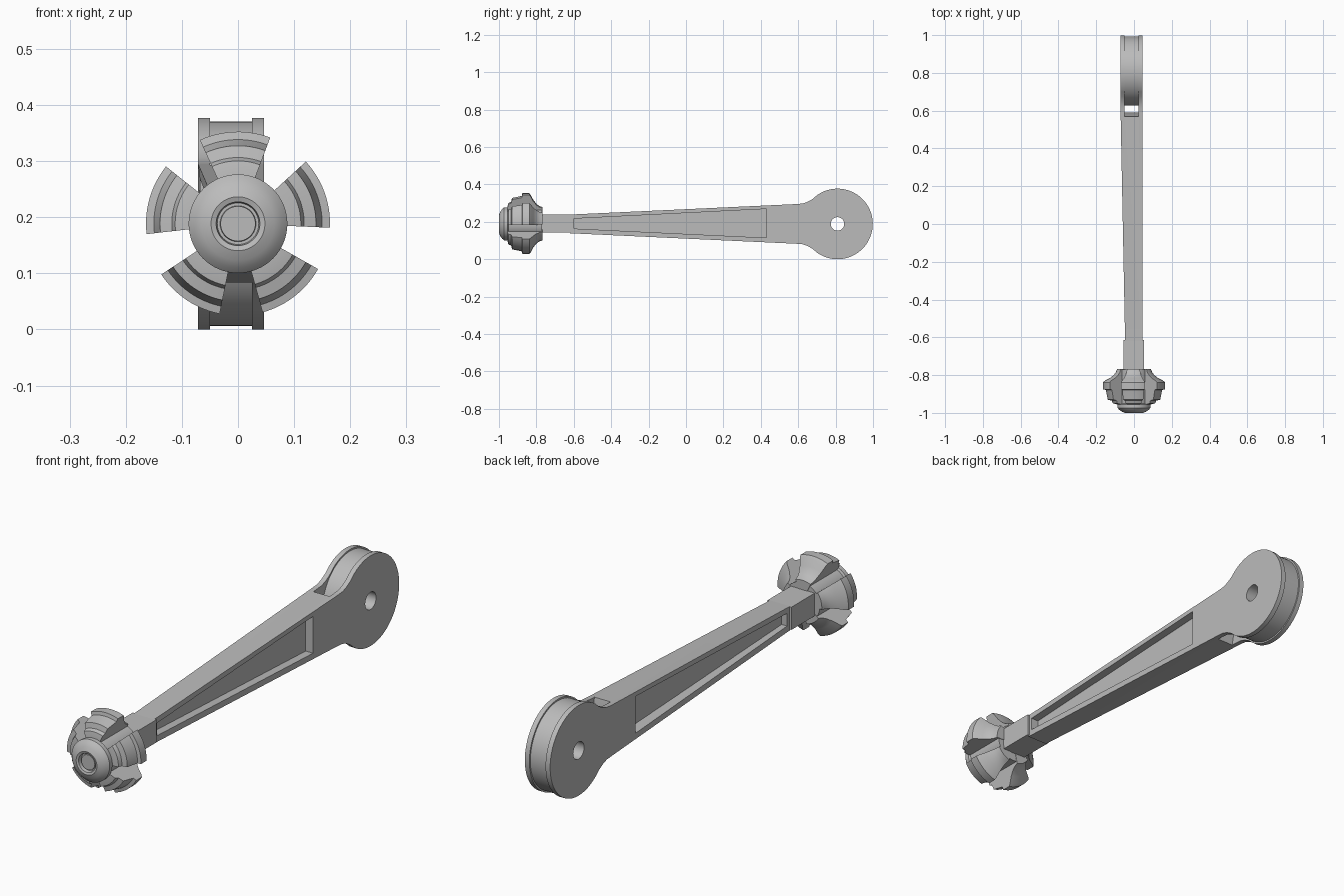
import bpy, bmesh, math

if "Cube" in bpy.data.objects:
    bpy.data.objects.remove(bpy.data.objects["Cube"])

ZC = 0.1885                  # height of the long axis
HUB = 0.81                   # y of the wheel axle

grey = bpy.data.materials.new("plain grey")
grey.use_nodes = True
grey.diffuse_color = (0.5, 0.5, 0.5, 1)
grey.node_tree.nodes["Principled BSDF"].inputs["Base Color"].default_value = (0.5, 0.5, 0.5, 1)


def make(name, bm):
    bmesh.ops.recalc_face_normals(bm, faces=bm.faces)
    mesh = bpy.data.meshes.new(name)
    bm.to_mesh(mesh)
    bm.free()
    mesh.materials.append(grey)
    ob = bpy.data.objects.new(name, mesh)
    bpy.context.collection.objects.link(ob)
    return ob


def prism(name, outline, x0, x1):
    """Extrude a side outline of (y, z) points between two x values."""
    bm = bmesh.new()
    a = [bm.verts.new((x0, y, z)) for y, z in outline]
    b = [bm.verts.new((x1, y, z)) for y, z in outline]
    bm.faces.new(a)
    bm.faces.new(b[::-1])
    for i in range(len(a)):
        j = (i + 1) % len(a)
        bm.faces.new((a[i], a[j], b[j], b[i]))
    return make(name, bm)


def lathe(name, profile, start=0, sweep=360, steps=64):
    """Turn a closed loop of (y, radius) points about the long axis."""
    bm = bmesh.new()
    full = sweep == 360
    rings = []
    for k in range(steps if full else steps + 1):
        t = math.radians(start + sweep * k / steps)
        rings.append([bm.verts.new((r * math.cos(t), y, ZC + r * math.sin(t))) for y, r in profile])
    for k in range(steps):
        a, b = rings[k], rings[(k + 1) % len(rings)]
        for i in range(len(profile)):
            j = (i + 1) % len(profile)
            if full and j == 0:
                continue
            bm.faces.new((a[i], a[j], b[j], b[i]))
    if not full:
        bm.faces.new(rings[0])
        bm.faces.new(rings[-1][::-1])
    bmesh.ops.remove_doubles(bm, verts=bm.verts, dist=1e-5)
    return make(name, bm)


def circle(radius, first=0, last=360, steps=72):
    n = steps if last - first == 360 else steps + 1
    angles = [math.radians(first + (last - first) * k / steps) for k in range(n)]
    return [(HUB + radius * math.cos(t), ZC + radius * math.sin(t)) for t in angles]


def cut(ob, *cutters):
    bpy.context.view_layer.objects.active = ob
    for c in cutters:
        mod = ob.modifiers.new("cut", 'BOOLEAN')
        mod.operation, mod.solver, mod.object = 'DIFFERENCE', 'EXACT', c
        bpy.ops.object.modifier_apply(modifier=mod.name)
    for c in cutters:
        bpy.data.objects.remove(c)


def smooth(ob):
    bpy.ops.object.select_all(action='DESELECT')
    ob.select_set(True)
    bpy.context.view_layer.objects.active = ob
    bpy.ops.object.shade_smooth_by_angle(angle=math.radians(25))


def axle_hole():
    return prism("axle_hole", circle(0.036, steps=32), -0.2, 0.2)


# Tapered arm with its round fork end; the -x side flares towards the back
upper = [(-0.62, 0.05), (0.59, 0.106), (0.625, 0.109), (0.65, 0.118), (0.675, 0.132)]
outline = [(y, ZC - h) for y, h in upper] + circle(0.1885, -126, 126) \
    + [(y, ZC + h) for y, h in reversed(upper)]
arm = prism("arm", outline, -0.071, 0.046)
for v in arm.data.vertices:
    if v.co.x < 0:
        v.co.x = -0.047 - 0.024 * min(1, (v.co.y + 0.62) / 1.21)

recess = [(-0.60, ZC - 0.025), (0.43, ZC - 0.074), (0.43, ZC + 0.08), (-0.60, ZC + 0.028)]
slot = [(1.1, -0.1), (0.53, -0.1), (0.59, ZC), (0.53, 0.48), (1.1, 0.48)]
cut(arm,
    prism("recess_right", recess, -0.2, -0.022),
    prism("recess_left", recess, 0.012, 0.2),
    prism("fork_slot", slot, -0.05, 0.025),
    axle_hole())
smooth(arm)

# Wheel held between the fork cheeks
wheel = prism("wheel", circle(0.182), -0.05, 0.025)
cut(wheel, axle_hole())
smooth(wheel)

# Square neck joining the arm to the head
neck = prism("neck", [(-0.78, ZC - 0.045), (-0.615, ZC - 0.045),
                      (-0.615, ZC + 0.05), (-0.78, ZC + 0.05)], -0.056, 0.054)

# Round core of the head with a domed, grooved nose
core = lathe("head_core", [
    (-0.99, 0), (-0.99, 0.031), (-0.982, 0.032), (-0.982, 0.037), (-0.997, 0.039),
    (-1.0, 0.048), (-0.993, 0.065), (-0.984, 0.078), (-0.973, 0.088), (-0.955, 0.088),
    (-0.95, 0.08), (-0.77, 0.08), (-0.77, 0)])
smooth(core)

# Five stepped petals around the core, flaring at the back
petal_profile = [
    (-0.955, 0.04), (-0.955, 0.088), (-0.95, 0.112), (-0.935, 0.118), (-0.93, 0.139),
    (-0.89, 0.147), (-0.878, 0.15), (-0.875, 0.164), (-0.838, 0.164), (-0.83, 0.155),
    (-0.816, 0.128), (-0.80, 0.108), (-0.785, 0.096), (-0.768, 0.09), (-0.768, 0.04)]
for k in range(5):
    petal = lathe(f"head_petal_{k + 1}", petal_profile, 92 + 72 * k - 22.5, 45, 12)
    smooth(petal)
